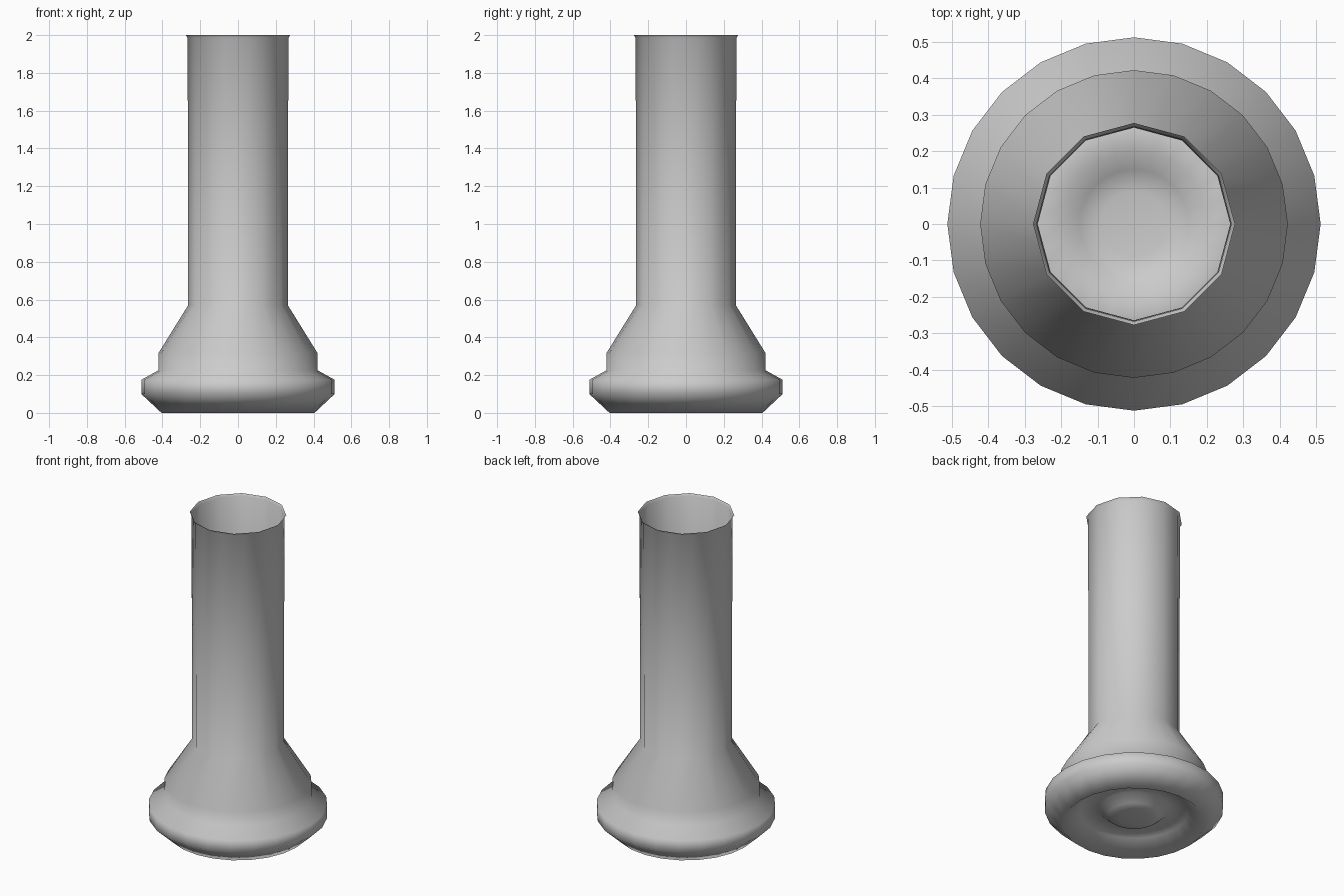
import bpy, bmesh, math

if "Cube" in bpy.data.objects:
    bpy.data.objects.remove(bpy.data.objects["Cube"])

SEGMENTS = 24
# (radius, height, twelve_sided): thin open shell, from underside centre to lip
PROFILE = [
    # domed, recessed underside
    (0.09, 0.04, False), (0.15, 0.05, False), (0.20, 0.095, False), (0.31, 0.08, False),
    # flanged base
    (0.405, 0.0, False), (0.512, 0.10, False), (0.512, 0.175, False),
    (0.422, 0.225, False), (0.422, 0.315, False),
    # tapered shoulder and twelve-sided tube with a slight lip
    (0.264, 0.57, True), (0.265, 1.3, True), (0.267, 1.985, True), (0.277, 2.0, True),
]


def ring(bm, radius, z, twelve):
    verts = []
    for i in range(SEGMENTS):
        a = 2 * math.pi * i / SEGMENTS
        # odd points sit on the middle of the twelve-sided edges
        r = radius * math.cos(math.pi / 12) if twelve and i % 2 else radius
        verts.append(bm.verts.new((r * math.cos(a), r * math.sin(a), z)))
    return verts


bm = bmesh.new()
rings = [ring(bm, *p) for p in PROFILE]
for lower, upper in zip(rings, rings[1:]):
    for i in range(SEGMENTS):
        j = (i + 1) % SEGMENTS
        bm.faces.new((lower[i], lower[j], upper[j], upper[i]))
# underside centre
bm.faces.new(list(reversed(rings[0])))
for f in bm.faces:
    f.smooth = True

mesh = bpy.data.meshes.new("flared_tube")
bm.to_mesh(mesh)
bm.free()
tube = bpy.data.objects.new("flared_tube", mesh)
bpy.context.collection.objects.link(tube)
